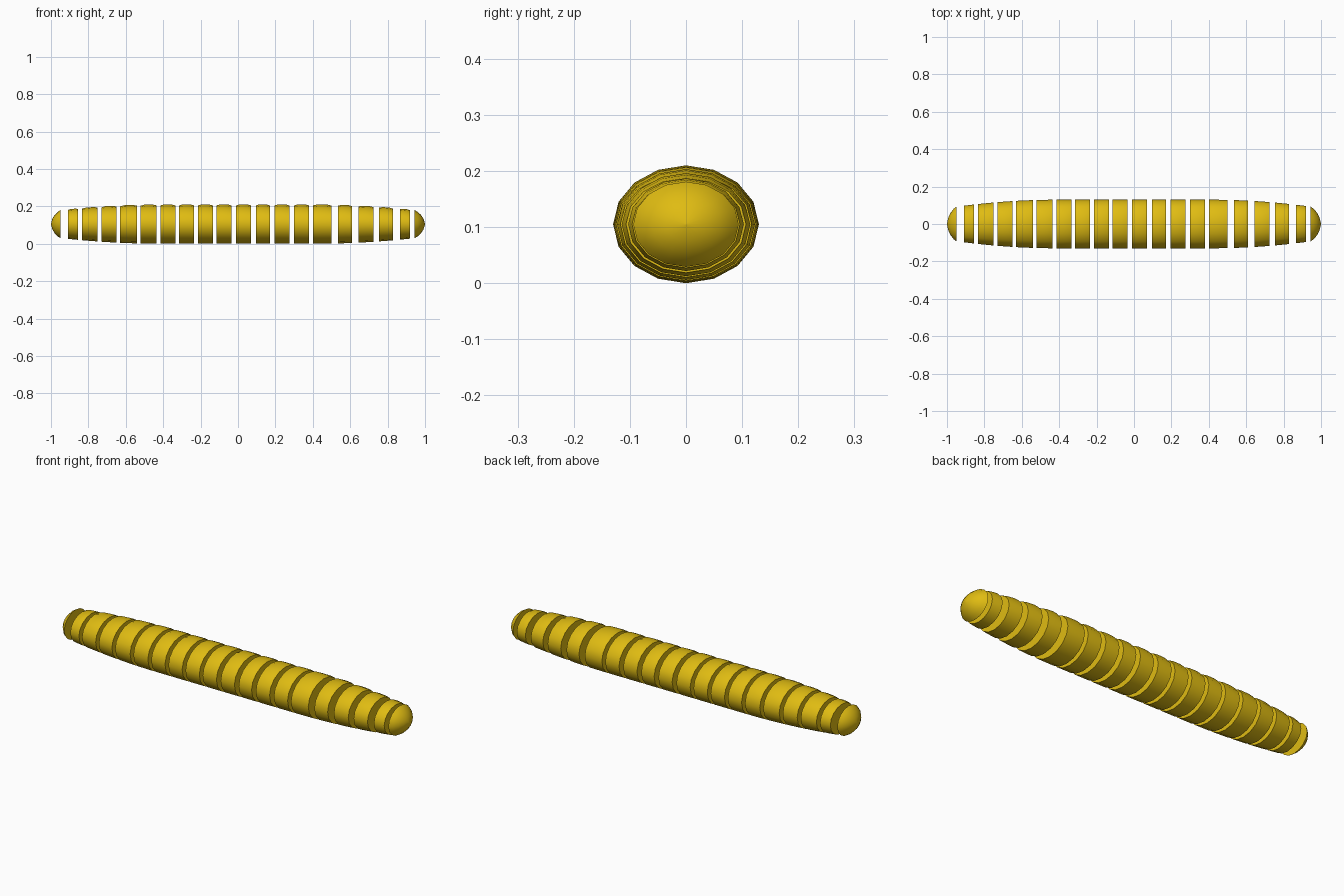
import bpy
import bmesh
import math

cube = bpy.data.objects.get("Cube")
if cube:
    bpy.data.objects.remove(cube, do_unlink=True)

SIDES = 16
HALF_WIDTH = 0.13
HALF_HEIGHT = 0.105
FLATTEN = HALF_HEIGHT / HALF_WIDTH

yellow = bpy.data.materials.new("golden_yellow")
yellow.use_nodes = True
color = (0.74, 0.5, 0.006, 1)
yellow.diffuse_color = color
yellow.node_tree.nodes["Principled BSDF"].inputs["Base Color"].default_value = color


def body_radius(x):
    """Half width of the body: straight in the middle, tapering to the ends."""
    return HALF_WIDTH - 0.13 * max(0, abs(x) - 0.41) ** 2


def lathe(name, profile):
    """Closed oval solid along x from (x, radius, top scale) rings."""
    bm = bmesh.new()
    rings = []
    for x, radius, top in profile:
        ring = []
        for i in range(SIDES):
            a = math.tau * i / SIDES
            z = radius * FLATTEN * math.sin(a)
            if z > 0:
                z *= top
            ring.append(bm.verts.new((x, radius * math.cos(a), HALF_HEIGHT + z)))
        rings.append(ring)
    for r, s in zip(rings, rings[1:]):
        for i in range(SIDES):
            j = (i + 1) % SIDES
            bm.faces.new((r[i], r[j], s[j], s[i]))
    bm.faces.new(rings[0])
    bm.faces.new(rings[-1])
    bmesh.ops.recalc_face_normals(bm, faces=bm.faces)
    mesh = bpy.data.meshes.new(name)
    bm.to_mesh(mesh)
    bm.free()
    mesh.materials.append(yellow)
    obj = bpy.data.objects.new(name, mesh)
    bpy.context.collection.objects.link(obj)
    bpy.ops.object.select_all(action="DESELECT")
    obj.select_set(True)
    bpy.context.view_layer.objects.active = obj
    bpy.ops.object.shade_smooth_by_angle(angle=math.radians(45))


# Body slices, separated by narrow gaps and slightly crowned on top
spans = [
    (-0.91, -0.855), (-0.835, -0.75), (-0.73, -0.65), (-0.63, -0.54),
    (-0.52, -0.435), (-0.415, -0.335), (-0.315, -0.235), (-0.215, -0.135),
    (-0.115, -0.035), (-0.01, 0.07), (0.095, 0.17), (0.195, 0.275),
    (0.3, 0.38), (0.4, 0.5), (0.535, 0.61), (0.645, 0.725),
    (0.755, 0.83), (0.865, 0.92),
]
for n, (start, end) in enumerate(spans):
    profile = []
    for t, top in ((0, 0.95), (0.25, 1), (0.75, 1), (1, 0.95)):
        x = start + (end - start) * t
        profile.append((x, body_radius(x), top))
    lathe(f"body_slice_{n + 1}", profile)

# Rounded end caps
for name, side, base in (("right_end_cap", -1, 0.948), ("left_end_cap", 1, 0.943)):
    profile = []
    for t, r in ((0, 1), (0.3, 0.87), (0.6, 0.66), (0.85, 0.39), (1, 0.02)):
        profile.append((side * (base + (1 - base) * t), 0.094 * r, 1))
    lathe(name, profile)
